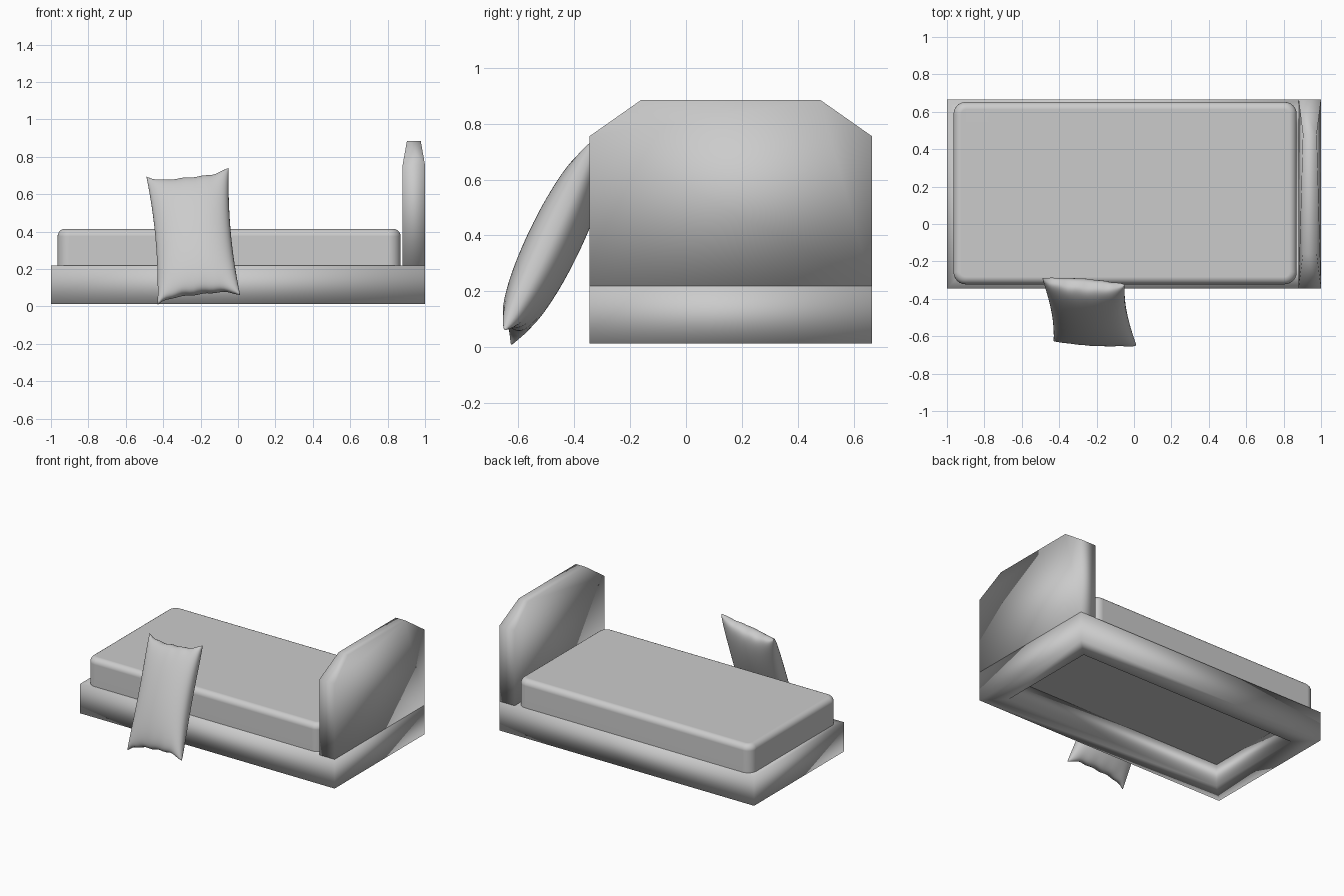
import bpy, bmesh, math
from mathutils import Vector

if "Cube" in bpy.data.objects:
    bpy.data.objects.remove(bpy.data.objects["Cube"])

X0, X1, Y0, Y1 = -1.0, 1.0, -0.345, 0.665  # outline of the bed base
Z0, Z1 = 0.013, 0.22                       # bottom and top of the base


def finish(name, bm, angle=None):
    bmesh.ops.recalc_face_normals(bm, faces=bm.faces)
    me = bpy.data.meshes.new(name)
    bm.to_mesh(me)
    bm.free()
    ob = bpy.data.objects.new(name, me)
    bpy.context.collection.objects.link(ob)
    bpy.ops.object.select_all(action='DESELECT')
    ob.select_set(True)
    bpy.context.view_layer.objects.active = ob
    if angle is None:
        bpy.ops.object.shade_smooth()
    else:
        bpy.ops.object.shade_smooth_by_angle(angle=math.radians(angle))
    return ob


def rect(bm, inset, z):
    pts = ((X0 + inset, Y0 + inset), (X1 - inset, Y0 + inset),
           (X1 - inset, Y1 - inset), (X0 + inset, Y1 - inset))
    return [bm.verts.new((x, y, z)) for x, y in pts]


def bridge(bm, a, b):
    n = len(a)
    for i in range(n):
        j = (i + 1) % n
        bm.faces.new((a[i], a[j], b[j], b[i]))


# Base: hollow rectangular frame, open underneath
bm = bmesh.new()
loops = [rect(bm, 0, Z0), rect(bm, 0, Z1), rect(bm, 0.135, Z1), rect(bm, 0.135, Z0)]
for i in range(4):
    bridge(bm, loops[i], loops[(i + 1) % 4])
finish("bed_base", bm)

# Mattress: sunk into the frame, rounded upright corners, softened top rim
bm = bmesh.new()
bmesh.ops.create_cube(bm, size=1)
for v in bm.verts:
    v.co = Vector((-0.0475 + v.co.x * 1.835, 0.165 + v.co.y * 0.975, 0.2925 + v.co.z * 0.245))
upright = [e for e in bm.edges if abs(e.verts[0].co.z - e.verts[1].co.z) > 0.1]
bmesh.ops.bevel(bm, geom=upright, offset=0.065, segments=6, profile=0.5, affect='EDGES')
top = [e for e in bm.edges if min(v.co.z for v in e.verts) > 0.41]
bmesh.ops.bevel(bm, geom=top, offset=0.04, segments=5, profile=0.5, affect='EDGES')
mattress = finish("mattress", bm, 40)
mattress.modifiers.new("flat_top", 'WEIGHTED_NORMAL').keep_sharp = True

# Headboard: clipped-corner panel that thins along its top
bm = bmesh.new()
profile = [(Y0, Z1, 0.06), (Y1, Z1, 0.06), (Y1, 0.755, 0.06),
           (0.48, 0.885, 0.037), (-0.16, 0.885, 0.037), (Y0, 0.755, 0.06)]
sides = [[bm.verts.new((0.94 + s * t, y, z)) for y, z, t in profile] for s in (-1, 1)]
for side in sides:
    bm.faces.new(side)
bridge(bm, *sides)
finish("headboard", bm)

# Pillow: two puffed sheets over a patch between the four corners
BL, BR = Vector((-0.43, -0.625, 0.01)), Vector((0.012, -0.65, 0.06))
TL, TR = Vector((-0.49, -0.29, 0.695)), Vector((-0.05, -0.325, 0.742))
AX, AY = (BR - BL + TR - TL) / 4, (TL - BL + TR - BR) / 4
NORMAL = AX.cross(AY).normalized()
NU, NV = 32, 40


def pillow_point(i, j, side):
    u = math.sin((i / NU - 0.5) * math.pi)
    v = math.sin((j / NV - 0.5) * math.pi)
    s, t = (u + 1) / 2, (v + 1) / 2
    p = (BL * (1 - s) + BR * s) * (1 - t) + (TL * (1 - s) + TR * s) * t
    # edges pull in between the corners, with small gathers along the ends
    p -= AX * u * 0.09 * (1 - v * v)
    p -= AY * v * (0.105 * (1 - u ** 4) + 0.008 * math.sin(13 * u) * v ** 8)
    puff = max(0, 1 - u * u) ** 0.4 * max(0, 1 - v * v) ** 0.36
    crease = 1 + 0.05 * math.sin(15 * u + 1) * v ** 8
    return p + NORMAL * side * 0.094 * puff * crease


bm = bmesh.new()
for side in (-1, 1):
    grid = [[bm.verts.new(pillow_point(i, j, side)) for j in range(NV + 1)]
            for i in range(NU + 1)]
    for i in range(NU):
        for j in range(NV):
            bm.faces.new((grid[i][j], grid[i + 1][j], grid[i + 1][j + 1], grid[i][j + 1]))
bmesh.ops.remove_doubles(bm, verts=bm.verts, dist=0.0003)
finish("pillow", bm)
